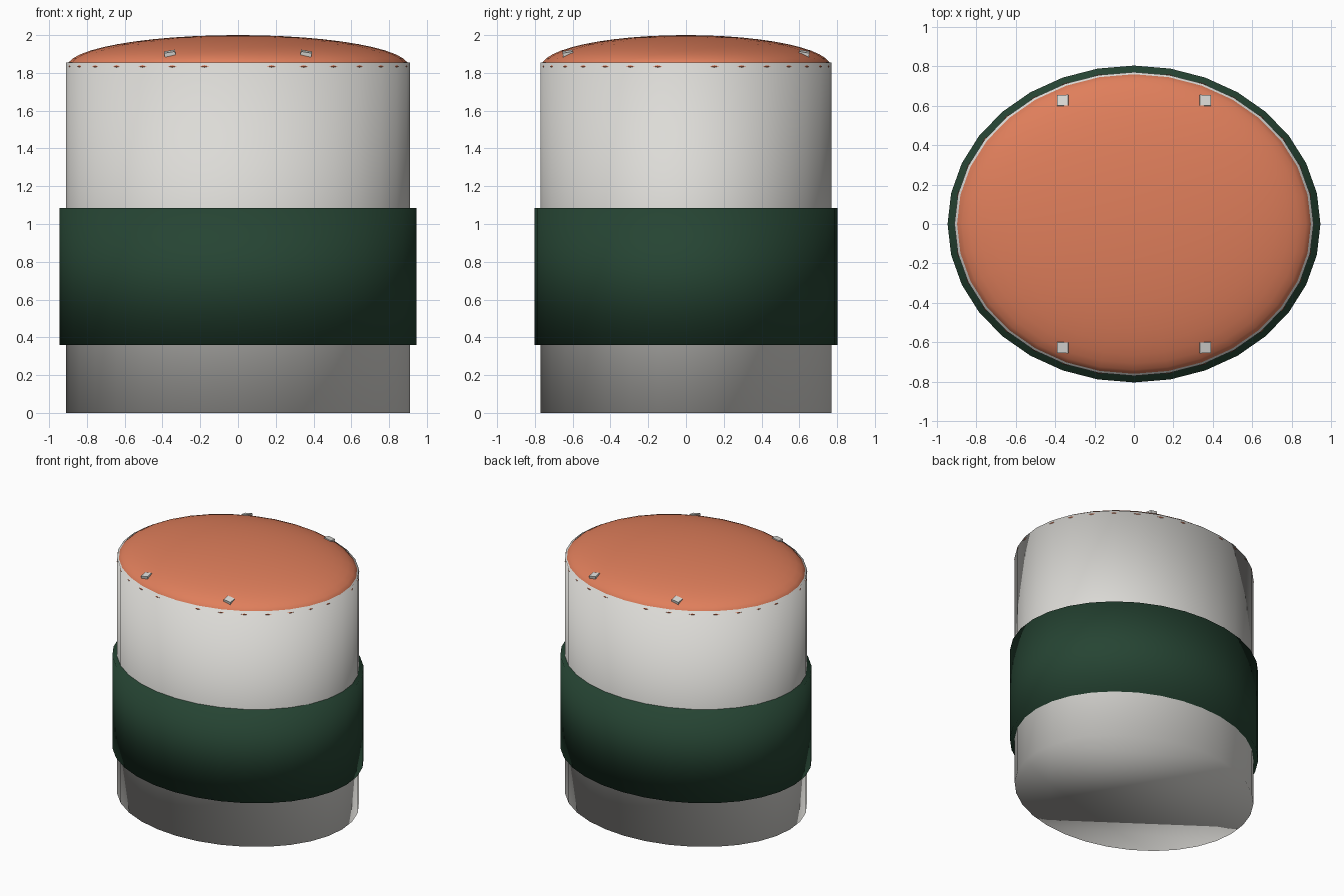
import bpy, bmesh
from math import cos, sin, radians, atan2
from mathutils import Matrix, Vector

cube = bpy.data.objects.get("Cube")
if cube:
    bpy.data.objects.remove(cube, do_unlink=True)

BODY = Vector((0.91, 0.77))
RIM_Z = 1.835


def material(name, rgb):
    m = bpy.data.materials.new(name)
    m.use_nodes = True
    m.diffuse_color = (*rgb, 1)
    m.node_tree.nodes["Principled BSDF"].inputs["Base Color"].default_value = (*rgb, 1)
    return m


white = material("warm white", (0.72, 0.71, 0.68))
green = material("dark green", (0.019, 0.058, 0.033))
orange = material("coral orange", (0.74, 0.21, 0.105))


def finish(name, bm, mat, smooth=False):
    mesh = bpy.data.meshes.new(name)
    bm.to_mesh(mesh)
    bm.free()
    mesh.materials.append(mat)
    for p in mesh.polygons:
        p.use_smooth = smooth
    obj = bpy.data.objects.new(name, mesh)
    bpy.context.collection.objects.link(obj)
    return obj


def oval_drum(name, rx, ry, z0, z1, mat):
    bm = bmesh.new()
    bmesh.ops.create_cone(
        bm, cap_ends=True, segments=32, radius1=1, radius2=1, depth=1,
        matrix=Matrix.Translation((0, 0, (z0 + z1) / 2)) @ Matrix.Diagonal((rx, ry, z1 - z0, 1)))
    return finish(name, bm, mat, True)


# Oval body and the wide band around it
oval_drum("body", BODY.x, BODY.y, 0, 1.855, white)
oval_drum("band", 0.945, 0.803, 0.36, 1.085, green)

# Domed lid: upper half of a flattened sphere
bm = bmesh.new()
bmesh.ops.create_uvsphere(
    bm, u_segments=32, v_segments=24, radius=1,
    matrix=Matrix.Translation((0, 0, RIM_Z)) @ Matrix.Diagonal((0.904, 0.765, 0.165, 1)))
bmesh.ops.delete(bm, geom=[v for v in bm.verts if v.co.z < RIM_Z - 0.01], context='VERTS')
finish("lid", bm, orange, True)

# Small slivers of the lid showing through the wall below the rim
bm = bmesh.new()
for quarter in range(4):
    for step in range(1, 8):
        a = radians(90 * quarter + 11.25 * step)
        out = atan2(sin(a) / BODY.y, cos(a) / BODY.x)
        bmesh.ops.create_uvsphere(
            bm, u_segments=4, v_segments=2, radius=1,
            matrix=Matrix.Translation((BODY.x * cos(a), BODY.y * sin(a), RIM_Z))
            @ Matrix.Rotation(out, 4, 'Z') @ Matrix.Diagonal((0.003, 0.025, 0.006, 1)))
finish("rim_slivers", bm, orange)

# Four lugs on the lid, leaning outward with the dome
for sx, side in ((1, "left"), (-1, "right")):
    for sy, end in ((1, "back"), (-1, "front")):
        bm = bmesh.new()
        lean = Matrix.Rotation(radians(-10 * sy), 4, 'X') @ Matrix.Rotation(radians(10 * sx), 4, 'Y')
        bmesh.ops.create_cube(
            bm, size=1, matrix=Matrix.Translation((0.36 * sx, 0.625 * sy, 1.9))
            @ lean @ Matrix.Diagonal((0.058, 0.055, 0.028, 1)))
        finish(f"{end}_{side}_lug", bm, white)
